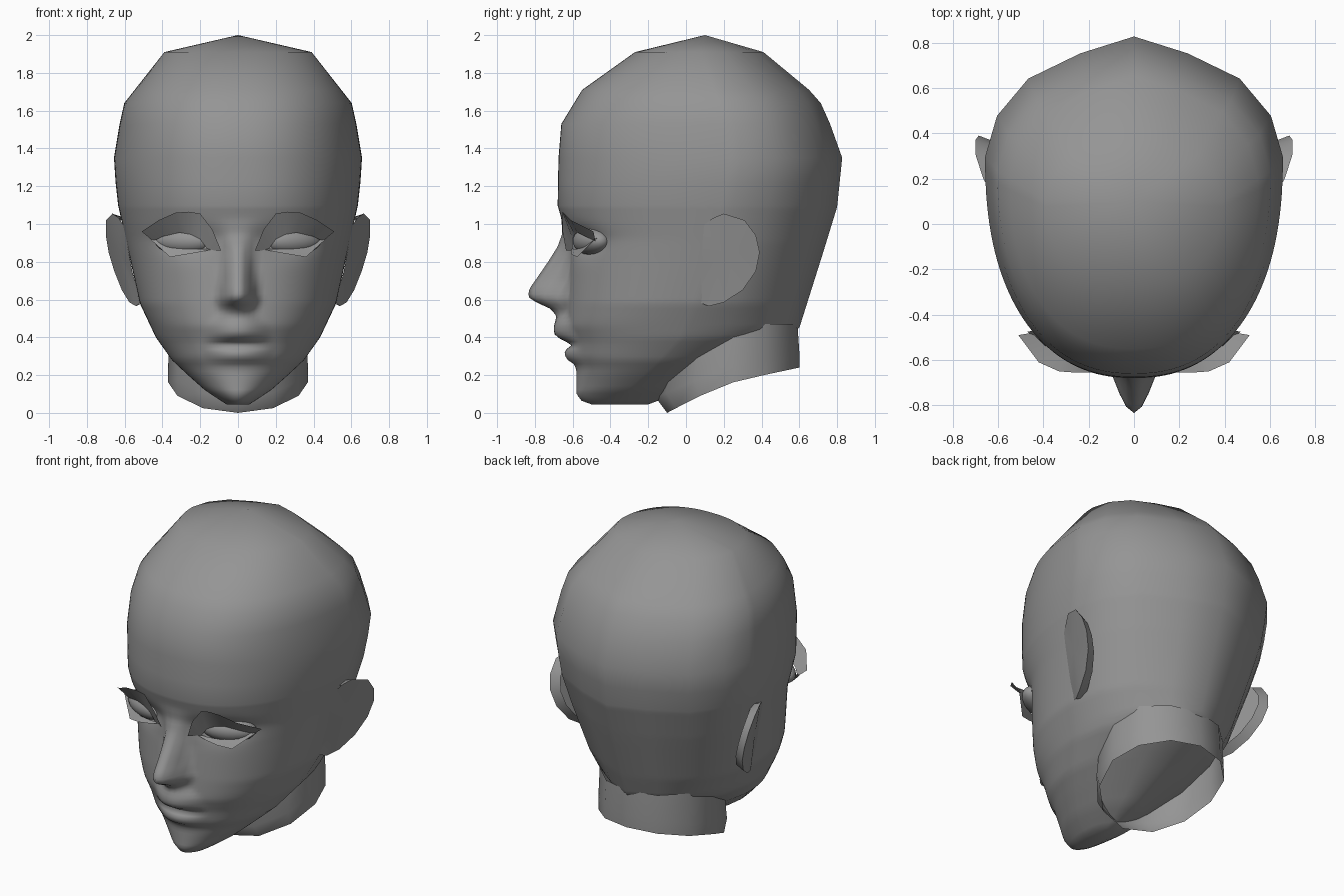
import bpy, bmesh, math

if "Cube" in bpy.data.objects:
    bpy.data.objects.remove(bpy.data.objects["Cube"])

skin = bpy.data.materials.new("grey skin")
skin.diffuse_color = (0.3, 0.3, 0.3, 1)
skin.use_nodes = True
skin.node_tree.nodes["Principled BSDF"].inputs["Base Color"].default_value = skin.diffuse_color


def lerp(table, z):
    """Piecewise linear lookup in (key, value) pairs with rising keys."""
    if z <= table[0][0]:
        return table[0][1]
    for (a, va), (b, vb) in zip(table, table[1:]):
        if z <= b:
            return va + (vb - va) * (z - a) / (b - a)
    return table[-1][1]


def finish(name, bm, angle=180):
    me = bpy.data.meshes.new(name)
    bm.to_mesh(me)
    bm.free()
    ob = bpy.data.objects.new(name, me)
    bpy.context.collection.objects.link(ob)
    me.materials.append(skin)
    bpy.ops.object.select_all(action='DESELECT')
    ob.select_set(True)
    bpy.context.view_layer.objects.active = ob
    if angle < 180:
        bpy.ops.object.shade_smooth_by_angle(angle=math.radians(angle))
    else:
        bpy.ops.object.shade_smooth()
    return ob


def bridge(bm, rings, closed=True):
    n = len(rings[0])
    for a, b in zip(rings, rings[1:]):
        for i in range(n if closed else n - 1):
            j = (i + 1) % n
            bm.faces.new((a[i], a[j], b[j], b[i]))


def both_sides(name, build, angle):
    for side, s in (("left", -1), ("right", 1)):
        bm = bmesh.new()
        build(bm)
        if s < 0:
            for v in bm.verts:
                v.co.x *= -1
            bmesh.ops.reverse_faces(bm, faces=bm.faces)
        finish(f"{name}_{side}", bm, angle)


# Head outline by height: half width, front, widest depth, back
WIDTH = [(.045, .06), (.07, .10), (.12, .175), (.2, .265), (.28, .35), (.4, .435), (.58, .52),
         (.83, .575), (1.1, .635), (1.33, .66), (1.63, .61), (1.91, .39)]
FRONT = [(.045, -.5), (.06, -.545), (.1, -.57), (.24, -.575), (.3, -.60), (.37, -.605),
         (.46, -.635), (.6, -.63), (.8, -.62), (.93, -.625), (1.0, -.65), (1.1, -.68),
         (1.35, -.675), (1.53, -.66), (1.71, -.55), (1.91, -.27)]
WIDEST = [(.045, -.36), (.12, -.3), (.28, -.12), (.4, 0), (.58, .08), (.9, .2), (1.33, .3), (1.6, .25), (1.91, .1)]
BACK = [(.045, -.2), (.06, -.16), (.12, 0), (.28, .3), (.4, .55), (.45, .6), (.83, .72), (1.09, .8),
        (1.38, .83), (1.67, .7), (1.91, .41)]
# Centre line of nose, lips and chin, and how far it spreads sideways
MIDLINE = [(.045, -.5), (.06, -.55), (.1, -.58), (.23, -.58), (.26, -.595), (.285, -.635), (.33, -.645),
           (.352, -.61), (.365, -.60), (.385, -.66), (.42, -.70), (.46, -.70), (.51, -.685), (.55, -.715),
           (.575, -.77), (.605, -.83), (.64, -.835), (.67, -.82), (.72, -.785), (.8, -.73),
           (.88, -.68), (.95, -.655), (1.03, -.66), (1.1, -.68)]
SPREAD = [(.24, .17), (.36, .2), (.47, .17), (.53, .10), (.6, .125), (.7, .105), (.85, .09), (1.0, .13)]


def face_depth(x, z):
    """Push in y for the nose, lips and eye sockets."""
    d = 0
    if z < 1.1:
        u = abs(x) / lerp(SPREAD, z)
        if u < 1:
            d += (lerp(MIDLINE, z) - lerp(FRONT, z)) * (1 - u * u) ** 1.6
    d += .045 * math.exp(-((abs(x) - .28) / .13) ** 2 - ((z - .91) / .07) ** 2)
    return d


# Head: stacked rings, dense across the face and coarse at the back
N = 36
levels = [.045 + .0195 * i for i in range(55)] + [1.22, 1.35, 1.53, 1.64, 1.71, 1.91]
bm = bmesh.new()
rings = []
for z in levels:
    w, f, c, b = (lerp(t, z) for t in (WIDTH, FRONT, WIDEST, BACK))
    p = 2.0 + .3 * min(1, max(0, (z - .1) / .4))
    half = []
    for i in range(N + 1):
        a = i / N * math.pi / 2
        x = w * math.sin(a) ** (2 / p)
        y = c + (f - c) * max(0, math.cos(a)) ** (2 / p)
        half.append((x, y + face_depth(x, z)))
    half += [(w * .92, c + (b - c) * .34), (w * .71, c + (b - c) * .65), (w * .36, c + (b - c) * .86), (0, b)]
    loop = half + [(-x, y) for x, y in half[-2:0:-1]]
    rings.append([bm.verts.new((x, y, z)) for x, y in loop])
bridge(bm, rings)
crown = bm.verts.new((0, .1, 2.0))
top = rings[-1]
for i in range(len(top)):
    bm.faces.new((top[i], top[(i + 1) % len(top)], crown))
bm.faces.new(rings[0][::-1])
finish("head", bm)

# Neck: open tube with a slanted rim
RIM = [(-.1, 0), (.05, .08), (.27, .17), (.6, .24)]
bm = bmesh.new()
rings = []
for k in range(3):
    ring = []
    for i in range(12):
        a = i * math.pi / 6
        x, y = .37 * math.sin(a), .25 - .35 * math.cos(a)
        z = lerp(RIM, y)
        if k == 1:
            y -= .06 * max(0, math.cos(a))
            z += .08
        elif k == 2:
            x, y, z = x * .98, .25 - .34 * math.cos(a), .47
        ring.append(bm.verts.new((x, y, z)))
    rings.append(ring)
bridge(bm, rings)
finish("neck", bm)

# Ears: a slanted outer sheet with a narrow turned-in rim
EAR = [(.09, .99, .605), (.14, 1.03, .63), (.2, 1.055, .665), (.31, 1.02, .70), (.37, .94, .70),
       (.39, .85, .685), (.37, .75, .655), (.30, .65, .615), (.2, .585, .575), (.12, .565, .54),
       (.07, .585, .515), (.085, .75, .56)]


def ear(bm):
    edge = [bm.verts.new((x, y, z)) for y, z, x in EAR]
    hub = bm.verts.new((.625, .2, .84))
    n = len(edge)
    for i in range(n):
        bm.faces.new((edge[(i + 1) % n], edge[i], hub))
    back = [bm.verts.new((x - .06, y + (.2 - y) * .12, z + (.84 - z) * .1)) for y, z, x in EAR[1:10]]
    bridge(bm, [back, edge[1:10]], closed=False)


both_sides("ear", ear, 50)


# Eyeballs: flattened balls turned outwards with the face
def eye(bm):
    bmesh.ops.create_uvsphere(bm, u_segments=24, v_segments=14, radius=1)
    t = math.radians(22)
    for v in bm.verts:
        x, y, z = v.co.x * .165, v.co.y * .085, v.co.z * .075
        v.co = (.285 + x * math.cos(t) - y * math.sin(t), -.50 + x * math.sin(t) + y * math.cos(t), .91 + z)


both_sides("eyeball", eye, 180)


# Lashes: thin single sheets flaring away from the lids
def strip(inner, outer):
    def build(bm):
        bridge(bm, [[bm.verts.new(p) for p in inner], [bm.verts.new(p) for p in outer]], closed=False)
    return build


both_sides("upper_lash", strip(
    [(.125, -.61, .86), (.165, -.60, .87), (.2, -.60, .92), (.25, -.59, .945), (.31, -.575, .955),
     (.395, -.535, .935), (.45, -.48, .91)],
    [(.09, -.635, .86), (.135, -.655, .97), (.2, -.655, 1.055), (.26, -.655, 1.065), (.33, -.65, 1.06),
     (.42, -.61, 1.02), (.51, -.49, .96)]), 180)
both_sides("lower_lash", strip(
    [(.14, -.60, .87), (.2, -.595, .867), (.28, -.58, .867), (.38, -.535, .88), (.44, -.47, .925)],
    [(.14, -.605, .865), (.2, -.61, .852), (.28, -.605, .838), (.36, -.575, .825), (.47, -.475, .925)]), 180)
